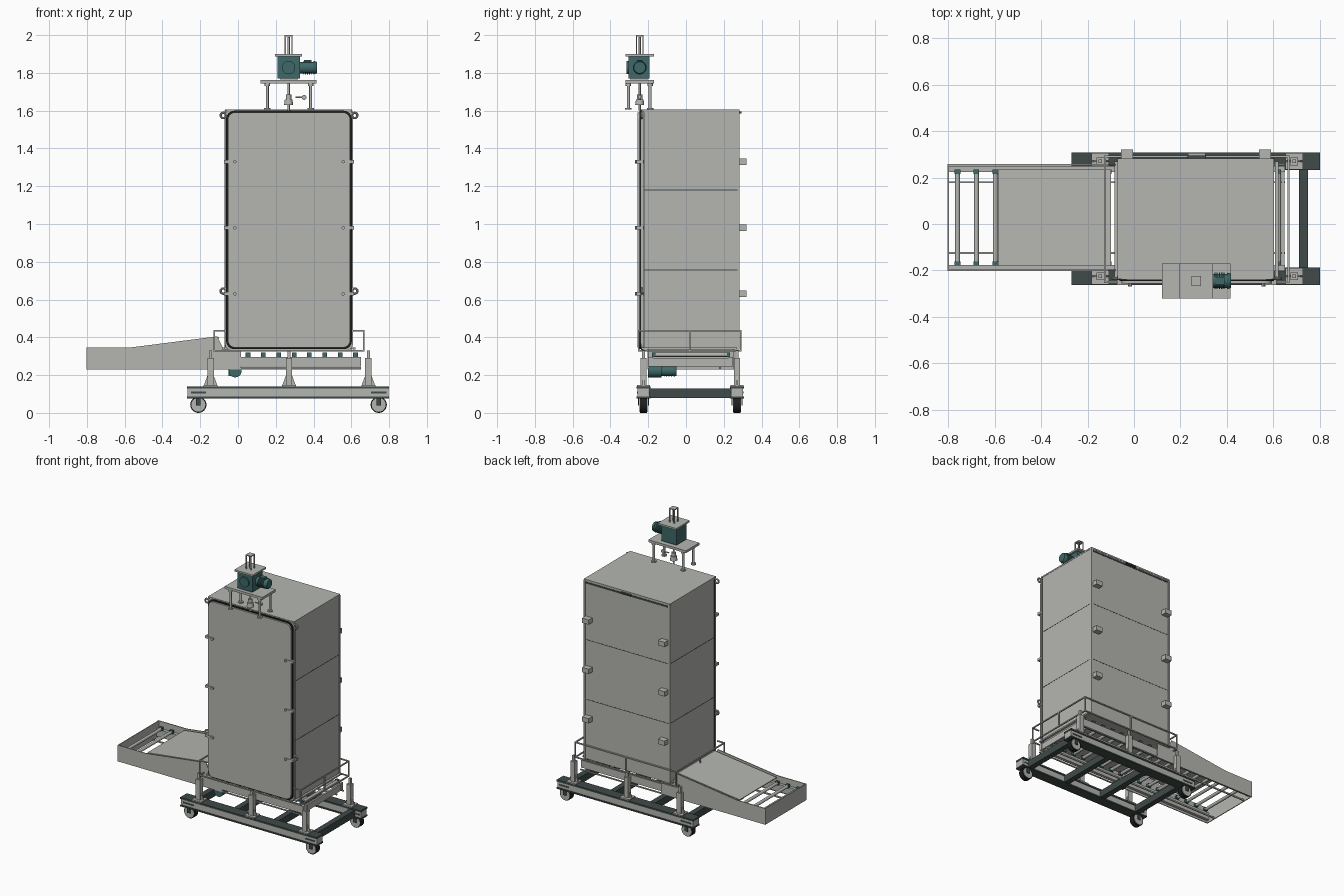
import bpy, bmesh, math
from mathutils import Vector, Matrix

if "Cube" in bpy.data.objects:
    bpy.data.objects.remove(bpy.data.objects["Cube"])


def material(name, rgb):
    m = bpy.data.materials.new(name)
    m.diffuse_color = (*rgb, 1)
    m.use_nodes = True
    m.node_tree.nodes["Principled BSDF"].inputs["Base Color"].default_value = m.diffuse_color
    return m


GREY = material("light grey steel", (0.46, 0.47, 0.44))
DARK = material("charcoal steel", (0.05, 0.07, 0.066))
TEAL = material("machine teal", (0.05, 0.14, 0.14))
BLACK = material("black rubber", (0.012, 0.014, 0.013))


def box(bm, x0, x1, y0, y1, z0, z1):
    m = Matrix.Translation(((x0 + x1) / 2, (y0 + y1) / 2, (z0 + z1) / 2))
    m = m @ Matrix.Diagonal((x1 - x0, y1 - y0, z1 - z0, 1))
    bmesh.ops.create_cube(bm, size=1, matrix=m)


def rod(bm, p, q, r, r2=None, seg=16):
    p, q = Vector(p), Vector(q)
    rot = Vector((0, 0, 1)).rotation_difference(q - p).to_matrix().to_4x4()
    bmesh.ops.create_cone(bm, cap_ends=True, segments=seg, radius1=r, radius2=r if r2 is None else r2,
                          depth=(q - p).length, matrix=Matrix.Translation((p + q) / 2) @ rot)


def prism(bm, pts, y0, y1):
    # x-z outline extruded along y
    f = bm.faces.new([bm.verts.new((x, y0, z)) for x, z in pts])
    g = bmesh.ops.extrude_face_region(bm, geom=[f])
    bmesh.ops.translate(bm, vec=(0, y1 - y0, 0), verts=[v for v in g["geom"] if isinstance(v, bmesh.types.BMVert)])


def round_rect(x0, x1, z0, z1, r, n=6):
    pts = []
    for k, (cx, cz) in enumerate(((x1 - r, z1 - r), (x0 + r, z1 - r), (x0 + r, z0 + r), (x1 - r, z0 + r))):
        for i in range(n + 1):
            a = math.pi / 2 * (k + i / n)
            pts.append((cx + r * math.cos(a), cz + r * math.sin(a)))
    return pts


def part(name, mat, build, smooth=False):
    bm = bmesh.new()
    build(bm)
    bmesh.ops.recalc_face_normals(bm, faces=bm.faces)
    me = bpy.data.meshes.new(name)
    bm.to_mesh(me)
    bm.free()
    me.materials.append(mat)
    ob = bpy.data.objects.new(name, me)
    bpy.context.collection.objects.link(ob)
    if smooth:
        bpy.ops.object.select_all(action='DESELECT')
        ob.select_set(True)
        bpy.context.view_layer.objects.active = ob
        bpy.ops.object.shade_smooth_by_angle(angle=math.radians(35))
    return ob


BEAM_Y = (-0.225, 0.27)
POST_X = (-0.145, 0.27, 0.69)
WHEEL_X = (-0.21, 0.745)
CLAMP_Z = (0.63, 0.98, 1.33)


# --- wheeled chassis ---
def flanges(bm):
    for y in BEAM_Y:
        box(bm, -0.27, 0.80, y - 0.037, y + 0.037, 0.128, 0.14)
        box(bm, -0.27, 0.80, y - 0.037, y + 0.037, 0.076, 0.086)
        for x in WHEEL_X:      # slots in the web
            box(bm, x - 0.04, x + 0.04, y - 0.034, y + 0.034, 0.102, 0.112)
    for x in (-0.19, 0.11, 0.42, 0.73):
        box(bm, x - 0.02, x + 0.02, -0.195, 0.24, 0.08, 0.13)


def webs(bm):
    for y in BEAM_Y:
        box(bm, -0.268, 0.798, y - 0.032, y + 0.032, 0.086, 0.128)


def wheels(bm, r, w):
    for x in WHEEL_X:
        for y in BEAM_Y:
            rod(bm, (x, y - w, r + 0.043 - r), (x, y + w, 0.043), r, seg=28)


def forks(bm):
    for x in WHEEL_X:
        for y in BEAM_Y:
            for s in (-1, 1):
                box(bm, x - 0.012, x + 0.012, y + s * 0.026 - 0.003, y + s * 0.026 + 0.003, 0.04, 0.076)


part("chassis_flanges", DARK, flanges)
part("chassis_webs", GREY, webs)
part("caster_tyres", BLACK, lambda b: wheels(b, 0.043, 0.018), True)
part("caster_discs", GREY, lambda b: wheels(b, 0.037, 0.021), True)
part("caster_forks", DARK, forks)


# --- support posts with gusseted feet ---
def posts(bm):
    for x in POST_X:
        for y in BEAM_Y:
            box(bm, x - 0.017, x + 0.017, y - 0.017, y + 0.017, 0.14, 0.29)
            box(bm, x - 0.008, x + 0.008, y - 0.008, y + 0.008, 0.29, 0.33)
            box(bm, x - 0.037, x + 0.037, y - 0.035, y + 0.035, 0.14, 0.148)
            prism(bm, [(x - 0.035, 0.148), (x + 0.035, 0.148), (x + 0.012, 0.21), (x - 0.012, 0.21)],
                  y - 0.004, y + 0.004)


def railing(bm):
    x0, x1, y0, y1 = -0.125, 0.665, -0.25, 0.29
    for z in (0.33, 0.435):
        for y in (y0, y1):
            box(bm, x0 - 0.004, x1 + 0.004, y - 0.004, y + 0.004, z - 0.004, z + 0.004)
        for x in (x0, x1):
            box(bm, x - 0.004, x + 0.004, y0, y1, z - 0.004, z + 0.004)
    for y in (y0, y1):
        for x in (x0, 0.27, x1):
            if x != 0.27 or y > 0:      # the door side stays open
                box(bm, x - 0.004, x + 0.004, y - 0.004, y + 0.004, 0.33, 0.435)
    for x in (x0, x1):
        box(bm, x - 0.004, x + 0.004, 0.016, 0.024, 0.33, 0.435)


rail = part("guard_railing", GREY, railing)
# keep the door front clear of the upper rail
bm = bmesh.new()
bm.from_mesh(rail.data)
gone = [v for v in bm.verts if v.co.y < -0.24 and v.co.z > 0.43 and abs(v.co.x - 0.27) > 0.398]
top = [f for v in gone for f in v.link_faces
       if max(u.co.x for u in f.verts) - min(u.co.x for u in f.verts) > 0.5 and max(u.co.y for u in f.verts) < -0.24]
bmesh.ops.delete(bm, geom=list(set(top)), context='FACES')
bm.to_mesh(rail.data)
bm.free()


def front_rail(bm):
    box(bm, -0.129, -0.07, -0.254, -0.246, 0.431, 0.439)
    box(bm, 0.61, 0.669, -0.254, -0.246, 0.431, 0.439)


part("front_rail_stubs", GREY, front_rail)
part("support_posts", GREY, posts)


# --- tall cabinet ---
def cabinet(bm):
    box(bm, -0.068, 0.602, -0.225, 0.28, 0.335, 1.60)
    box(bm, -0.07, 0.604, -0.236, 0.282, 1.597, 1.607)      # roof sheet
    prism(bm, round_rect(-0.068, 0.608, 0.332, 1.605, 0.03), -0.238, -0.225)
    for x in (-0.068, 0.598):      # corner trims
        box(bm, x - 0.004, x + 0.008, 0.272, 0.284, 0.335, 1.60)
    for x in (-0.085, 0.608):      # drip trays beside the base
        box(bm, x, x + 0.015, -0.235, 0.27, 0.335, 0.345)


def seams(bm):
    for z in (0.757, 1.18):
        box(bm, -0.069, 0.603, -0.22, 0.281, z - 0.002, z + 0.002)
    box(bm, -0.055, 0.59, 0.27, 0.2825, 1.578, 1.59)
    box(bm, 0.23, 0.31, 0.28, 0.295, 1.585, 1.595)
    for x0, x1 in ((-0.0695, -0.06), (0.59, 0.603)):
        box(bm, x0, x1, -0.224, -0.219, 0.345, 1.59)


def clamps(bm):
    for z in CLAMP_Z:
        for x, s in ((-0.062, 1), (0.602, -1)):
            box(bm, x - 0.012, x + 0.012, -0.262, -0.225, z - 0.009, z + 0.009)
            box(bm, min(x, x + s * 0.05), max(x, x + s * 0.05), -0.262, -0.255, z - 0.006, z + 0.006)
            rod(bm, (x + s * 0.045, -0.27, z), (x + s * 0.045, -0.25, z), 0.009, seg=10)


def brackets(bm):
    for z in CLAMP_Z:
        for x in (-0.03, 0.565):
            box(bm, x - 0.026, x + 0.026, 0.28, 0.32, z - 0.017, z + 0.017)


part("cabinet_body", GREY, cabinet)
part("panel_seams", DARK, seams)
part("door_gasket", BLACK, lambda b: prism(b, round_rect(-0.063, 0.603, 0.337, 1.60, 0.045), -0.246, -0.236))
part("cabinet_door", GREY, lambda b: prism(b, round_rect(-0.054, 0.594, 0.346, 1.591, 0.04), -0.257, -0.24))
part("door_clamps", GREY, clamps)
part("rear_brackets", GREY, brackets)
for i, x in enumerate((-0.078, 0.618)):      # lifting eyes
    for j, z in enumerate((0.645, 1.575)):
        bpy.ops.mesh.primitive_torus_add(location=(x, -0.235, z), rotation=(math.pi / 2, 0, 0), major_radius=0.014,
                                         minor_radius=0.006, major_segments=20, minor_segments=8)
        eye = bpy.context.object
        eye.name = f"lifting_eye_{i}{j}"
        eye.data.materials.append(GREY)
        bpy.ops.object.shade_smooth_by_angle()

# --- roller conveyor ---
SIDE = [(-0.80, 0.23), (0.015, 0.23), (0.015, 0.335), (-0.075, 0.335), (-0.11, 0.405), (-0.54, 0.35), (-0.58, 0.345),
        (-0.80, 0.345)]


def conveyor(bm):
    for y in (-0.2, 0.255):
        prism(bm, SIDE, y - 0.003, y + 0.003)
    box(bm, -0.803, -0.797, -0.203, 0.258, 0.23, 0.345)
    for y in (-0.19, 0.235):
        box(bm, -0.797, 0.65, y - 0.01, y + 0.014, 0.245, 0.297)
    for y in (-0.125, 0.18):
        box(bm, -0.797, 0.65, y - 0.004, y + 0.004, 0.232, 0.242)
    for y in (-0.2, 0.255):
        box(bm, 0.015, 0.65, y - 0.004, y + 0.004, 0.23, 0.238)
    box(bm, 0.635, 0.648, -0.19, 0.24, 0.245, 0.29)


ROLL_X = [-0.76 + 0.0813 * i for i in range(18)]


def rollers(bm):
    for x in ROLL_X:
        rod(bm, (x, -0.17, 0.308), (x, 0.225, 0.308), 0.011, seg=14)


def bearings(bm):
    for x in ROLL_X:
        for y in (-0.17, 0.225):
            box(bm, x - 0.012, x + 0.012, y - 0.009, y + 0.009, 0.297, 0.32)


part("conveyor_frame", GREY, conveyor)
part("conveyor_rollers", GREY, rollers, True)
part("roller_bearings", TEAL, bearings)
part("conveyor_cover", GREY, lambda b: prism(
    b, [(-0.585, 0.335), (-0.1, 0.395), (-0.1, 0.401), (-0.585, 0.341)], -0.18, 0.235))


def motor(bm, p, d, length, r):
    # finned motor: barrel, cooling rings, end cap
    p, d = Vector(p), Vector(d)
    rod(bm, p, p + d * length, r * 0.85, seg=24)
    for i in range(5):
        a = p + d * length * (0.2 + 0.11 * i)
        rod(bm, a, a + d * length * 0.05, r, seg=24)
    rod(bm, p + d * length * 0.8, p + d * length, r, r * 0.85, seg=24)


def drive(bm):
    motor(bm, (-0.015, -0.13, 0.222), (0, 1, 0), 0.08, 0.03)
    rod(bm, (-0.015, -0.2, 0.222), (-0.015, -0.13, 0.222), 0.034, seg=24)
    box(bm, -0.05, 0.0, -0.175, -0.14, 0.195, 0.25)


part("conveyor_drive", TEAL, drive, True)


# --- lift drive on the roof ---
def lift_stand(bm):
    box(bm, 0.12, 0.415, -0.32, -0.17, 1.745, 1.762)
    box(bm, 0.195, 0.34, -0.32, -0.17, 1.888, 1.90)
    box(bm, 0.225, 0.315, -0.295, -0.205, 1.762, 1.772)
    for x in (0.155, 0.385):
        for y in (-0.305, -0.19):
            rod(bm, (x, y, 1.607), (x, y, 1.745), 0.008)
            rod(bm, (x, y, 1.605), (x, y, 1.615), 0.017)
            rod(bm, (x, y, 1.73), (x, y, 1.745), 0.014)
    # cage on top
    for x in (0.25, 0.286):
        for y in (-0.263, -0.227):
            box(bm, x - 0.003, x + 0.003, y - 0.003, y + 0.003, 1.90, 2.0)
    box(bm, 0.247, 0.289, -0.266, -0.224, 1.993, 2.0)
    # drive shaft, coupling and side gauge
    rod(bm, (0.268, -0.245, 1.6), (0.268, -0.245, 1.99), 0.006)
    rod(bm, (0.268, -0.245, 1.63), (0.268, -0.245, 1.66), 0.024, 0.02)
    rod(bm, (0.268, -0.245, 1.66), (0.268, -0.245, 1.685), 0.014)
    rod(bm, (0.305, -0.245, 1.67), (0.35, -0.245, 1.67), 0.004)
    rod(bm, (0.35, -0.252, 1.67), (0.35, -0.238, 1.67), 0.013)


def gearbox(bm):
    box(bm, 0.208, 0.328, -0.305, -0.192, 1.77, 1.886)
    rod(bm, (0.268, -0.315, 1.828), (0.268, -0.3, 1.828), 0.035, seg=24)
    motor(bm, (0.328, -0.245, 1.828), (1, 0, 0), 0.09, 0.036)
    box(bm, 0.35, 0.39, -0.26, -0.23, 1.855, 1.868)


part("lift_stand", GREY, lift_stand, True)
part("lift_gearbox", TEAL, gearbox, True)
